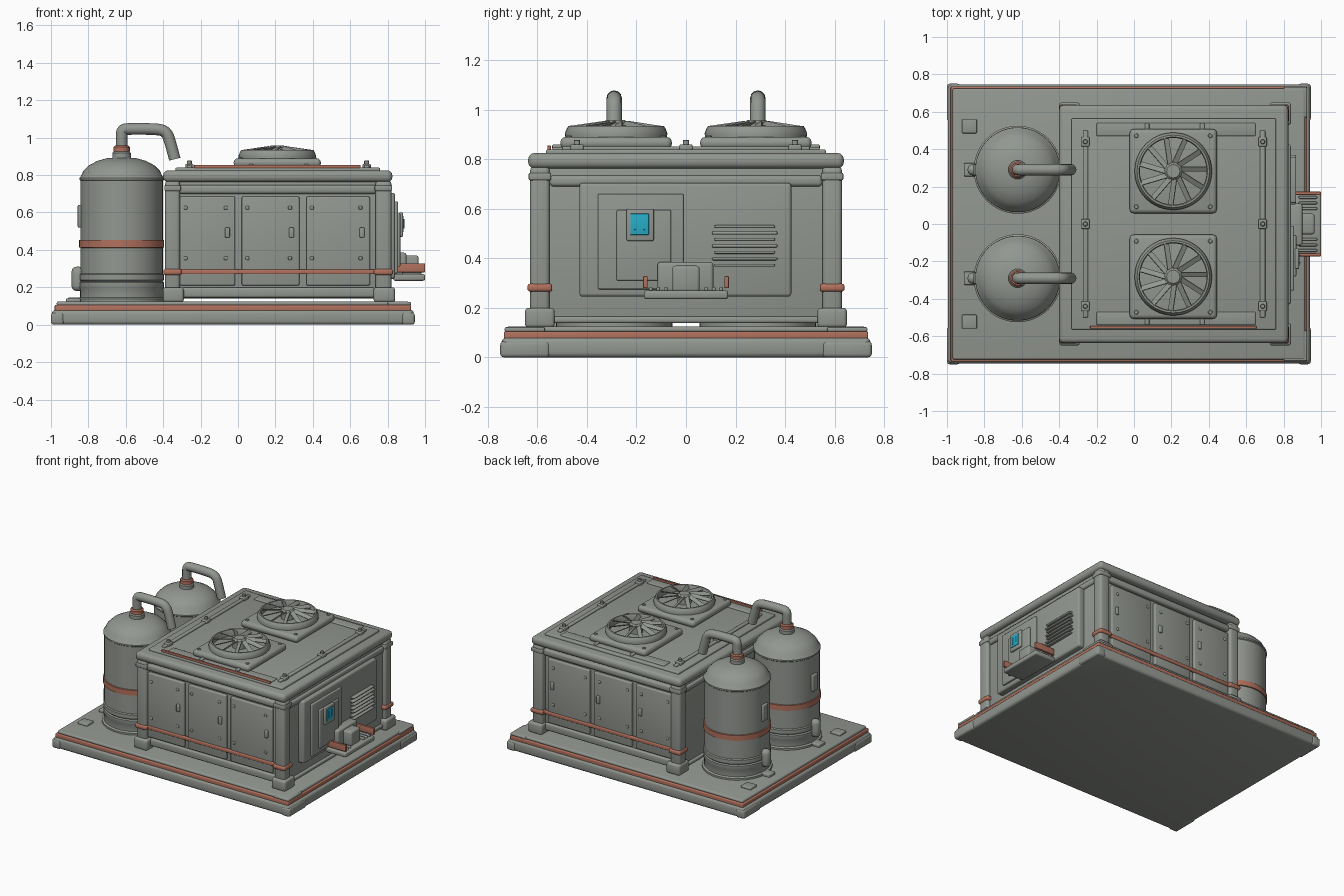
import bpy, bmesh
from math import pi, radians
from mathutils import Matrix, Vector

default_cube = bpy.data.objects.get("Cube")
if default_cube:
    bpy.data.objects.remove(default_cube, do_unlink=True)


def material(name, red, green, blue):
    mat = bpy.data.materials.new(name)
    mat.use_nodes = True
    colour = (red, green, blue, 1)
    mat.diffuse_color = colour
    mat.node_tree.nodes["Principled BSDF"].inputs["Base Color"].default_value = colour
    return mat


grey = material("grey paint", .29, .31, .28)
copper = material("copper trim", .44, .165, .11)
cyan = material("cyan screen", .02, .42, .58)


def finish(name, bm, mat, place=(0, 0, 0)):
    """Turn a bmesh into a smooth shaded object with sharp corners."""
    bmesh.ops.recalc_face_normals(bm, faces=bm.faces)
    mesh = bpy.data.meshes.new(name)
    bm.to_mesh(mesh)
    bm.free()
    mesh.materials.append(mat)
    mesh.shade_smooth()
    mesh.set_sharp_from_angle(angle=radians(35))
    obj = bpy.data.objects.new(name, mesh)
    obj.location = place
    bpy.context.collection.objects.link(obj)
    return obj


def box(name, x, y, z, mat=grey, bevel=.006):
    """Rounded box between two limits on each axis."""
    bm = bmesh.new()
    size = [abs(b - a) for a, b in (x, y, z)]
    middle = [(a + b) / 2 for a, b in (x, y, z)]
    bmesh.ops.create_cube(bm, size=1)
    bmesh.ops.scale(bm, vec=size, verts=bm.verts)
    width = min(bevel, min(size) * .45)
    bmesh.ops.bevel(bm, geom=bm.edges[:], offset=width, segments=3, profile=.5, affect='EDGES')
    return finish(name, bm, mat, middle)


def lathe(name, profile, place, mat=grey, steps=48):
    """Spin a radius and height profile about the vertical axis."""
    bm = bmesh.new()
    verts = [bm.verts.new((r, 0, z)) for r, z in profile]
    edges = [bm.edges.new(pair) for pair in zip(verts, verts[1:])]
    bmesh.ops.spin(bm, geom=verts + edges, cent=(0, 0, 0), axis=(0, 0, 1), angle=2 * pi, steps=steps)
    bmesh.ops.remove_doubles(bm, verts=bm.verts, dist=.0001)
    return finish(name, bm, mat, place)


def disc(name, radius, bottom, top, place, mat=grey, steps=48):
    rim = min(radius, top - bottom) * .25
    profile = [(0, bottom), (radius, bottom), (radius, top - rim), (radius - rim, top), (0, top)]
    return lathe(name, profile, place, mat, steps)


def pipe(name, points, radius, mat=grey):
    curve = bpy.data.curves.new(name, 'CURVE')
    curve.dimensions = '3D'
    curve.bevel_depth = radius
    curve.bevel_resolution = 4
    curve.use_fill_caps = True
    spline = curve.splines.new('NURBS')
    spline.points.add(len(points) - 1)
    for point, co in zip(spline.points, points):
        point.co = (*co, 1)
    spline.use_endpoint_u = True
    spline.order_u = 3
    curve.materials.append(mat)
    obj = bpy.data.objects.new(name, curve)
    bpy.context.collection.objects.link(obj)
    return obj


SIDES = (-1, 1)


def mirrored(a, b, side):
    return (a * side, b * side)


# Base slab with trim line and corner guards
box("base_slab", x=(-.995, .94), y=(-.745, .745), z=(0, .08), bevel=.02)
box("base_trim", x=(-.98, .925), y=(-.735, .735), z=(.07, .105), mat=copper)
box("base_deck", x=(-.97, .915), y=(-.725, .725), z=(.1, .125), bevel=.012)
for side in SIDES:
    for end, inner in ((-1, -.93), (.945, .875)):
        box("base_corner_guard", x=(end, inner), y=mirrored(.55, .75, side), z=(0, .065), bevel=.015)
    box("deck_corner_guard", x=(.925, .8), y=mirrored(.57, .732, side), z=(.104, .122))
    box("deck_plate", x=(-.92, -.84), y=mirrored(.485, .56, side), z=(.12, .14))

# Housing core and roof
box("housing_core", x=(-.365, .795), y=(-.59, .59), z=(.14, .78), bevel=.02)
box("roof_lid", x=(-.4, .825), y=(-.637, .637), z=(.763, .825), bevel=.025)
box("roof_panel", x=(-.335, .76), y=(-.565, .565), z=(.815, .84), bevel=.008)

# Corner posts with feet and clamps
for side in SIDES:
    for left, right in ((-.39, -.31), (.735, .82)):
        box("corner_post", x=(left, right), y=mirrored(.55, .63, side), z=(.15, .77), bevel=.018)
        box("post_foot", x=(left - .01, right + .02), y=mirrored(.53, .65, side), z=(.12, .2), bevel=.015)
        box("post_clamp", x=(left - .008, right + .008), y=mirrored(.54, .64, side), z=(.265, .298), mat=copper, bevel=.012)
        box("post_cap", x=(left - .004, right + .004), y=mirrored(.545, .635, side), z=(.715, .745))

    # Side doors, repeated on front and back
    box("door_header", x=(-.32, .74), y=mirrored(.57, .618, side), z=(.7, .748), bevel=.015)
    box("door_sill", x=(-.3, .73), y=mirrored(.57, .607, side), z=(.145, .2), bevel=.012)
    box("door_trim", x=(-.315, .74), y=mirrored(.6, .62, side), z=(.27, .296), mat=copper)
    for left, right in ((-.31, -.015), (.02, .328), (.365, .705)):
        box("side_door", x=(left, right), y=mirrored(.58, .612, side), z=(.21, .685), bevel=.008)
        handle = right - .055
        box("door_handle", x=(handle, handle + .026), y=mirrored(.6, .625, side), z=(.465, .52))
        for bolt_x in (left + .03, right - .05):
            for height in (.355, .625):
                box("door_bolt", x=(bolt_x - .01, bolt_x + .01), y=mirrored(.6, .619, side), z=(height - .01, height + .01))

# End beams
for inner, outer in ((.77, .812), (-.34, -.38)):
    box("end_header", x=(inner, outer), y=(-.55, .55), z=(.69, .735), bevel=.015)
    box("end_sill", x=(inner, outer), y=(-.55, .55), z=(.138, .165), bevel=.01)

# Control panel on the end wall
box("end_panel", x=(.78, .84), y=(-.43, .425), z=(.245, .705), bevel=.014)
box("control_plate", x=(.83, .855), y=(-.355, -.01), z=(.275, .66))
box("control_cover", x=(.85, .868), y=(-.28, -.06), z=(.31, .595))
box("screen_frame", x=(.86, .882), y=(-.24, -.13), z=(.47, .6))
box("screen", x=(.88, .886), y=(-.225, -.15), z=(.495, .58), mat=cyan, bevel=.002)
for line in (-.21, -.172):
    box("screen_mark", x=(.885, .889), y=(line, line + .007), z=(.515, .565), mat=cyan, bevel=.001)

# Vent slats
for i in range(7):
    reach = .132 if i % 2 else .122
    height = .372 + i * .026
    box("vent_slat", x=(.835, .867), y=(.237 - reach, .237 + reach), z=(height - .006, height + .006))

# Service connector
box("connector_shelf", x=(.83, 1), y=(-.17, .17), z=(.235, .27), bevel=.01)
box("connector_body", x=(.83, .9), y=(-.115, .11), z=(.265, .385), bevel=.012)
box("connector_plug", x=(.86, .965), y=(-.055, .055), z=(.265, .37), bevel=.012)
for side in SIDES:
    box("connector_arm", x=(.84, 1), y=mirrored(.155, .173, side), z=(.28, .328), mat=copper, bevel=.004)
    for gap in (.075, .105, .135):
        box("connector_rib", x=(.88, .98), y=mirrored(gap, gap + .014, side), z=(.26, .285))

# Roof rails and strips
for rail in (-.26, .688):
    box("roof_rail", x=(rail - .014, rail + .014), y=(-.5, .5), z=(.835, .852))
    for offset in (-.44, 0, .44):
        box("rail_bracket", x=(rail - .022, rail + .022), y=(offset - .026, offset + .026), z=(.835, .86))
        disc("rail_bolt", .013, .85, .878, (rail, offset, 0), steps=12)
for side in SIDES:
    box("roof_strip", x=(-.2, .65), y=mirrored(.47, .54, side), z=(.835, .848))
box("roof_trim", x=(-.235, .655), y=(-.56, -.545), z=(.835, .855), mat=copper, bevel=.004)

# Roof fans
fan_ring = [(.18, .88), (.204, .88), (.207, .905), (.2, .922), (.193, .934),
            (.183, .934), (.178, .925), (.178, .88)]
for side in SIDES:
    centre = Vector((.21, side * .282, 0))
    box("fan_base", x=(-.023, .443), y=(centre.y - .225, centre.y + .225), z=(.84, .89), bevel=.022)
    for tab in (.07, .365):
        box("fan_tab", x=(tab - .012, tab + .012), y=mirrored(.49, .54, side), z=(.84, .86))
    for dx in SIDES:
        for dy in SIDES:
            spot = centre + Vector((dx * .198, dy * .19, 0))
            disc("fan_base_bolt", .012, .88, .896, spot, steps=12)
    lathe("fan_ring", fan_ring, centre)
    disc("fan_hub", .047, .88, .958, centre, steps=24)
    bm = bmesh.new()
    for i in range(11):
        shape = (Matrix.Rotation(2 * pi * i / 11, 4, 'Z')
                 @ Matrix.Translation((.112, .012, .935))
                 @ Matrix.Rotation(radians(8), 4, 'Y')
                 @ Matrix.Rotation(radians(30), 4, 'X')
                 @ Matrix.Diagonal((.145, .03, .006, 1)))
        bmesh.ops.create_cube(bm, size=1, matrix=shape)
    finish("fan_blades", bm, grey, centre)

# Tanks with neck, outlet pipe and outer fittings
tank_profile = [(0, .12), (.235, .12), (.235, .138), (.222, .145), (.222, .19), (.226, .198), (.226, .225),
                (.218, .232), (.226, .24), (.226, .268), (.22, .275), (.22, .77), (.226, .775), (.226, .785),
                (.218, .793), (.205, .822), (.175, .852), (.13, .876), (.08, .89), (0, .897)]
for side in SIDES:
    y = side * .29
    spot = (-.622, y, 0)
    lathe("tank", tank_profile, spot)
    lathe("tank_band", [(.215, .41), (.227, .413), (.227, .452), (.215, .455)], spot, copper)
    disc("tank_neck", .05, .88, .93, spot, steps=24)
    disc("neck_collar", .044, .925, .957, spot, copper, steps=24)
    path = [(-.622, .94), (-.622, 1), (-.62, 1.045), (-.57, 1.047), (-.47, 1.047),
            (-.385, 1.04), (-.36, .97), (-.338, .885)]
    pipe("outlet_pipe", [(px, y, pz) for px, pz in path], .031)
    box("tank_gauge", x=(-.83, -.857), y=(y - .03, y + .03), z=(.52, .64))
    box("tank_drain", x=(-.82, -.89), y=(y - .03, y + .03), z=(.18, .31), bevel=.029)
    box("drain_foot", x=(-.8, -.91), y=(y - .035, y + .035), z=(.12, .145))
